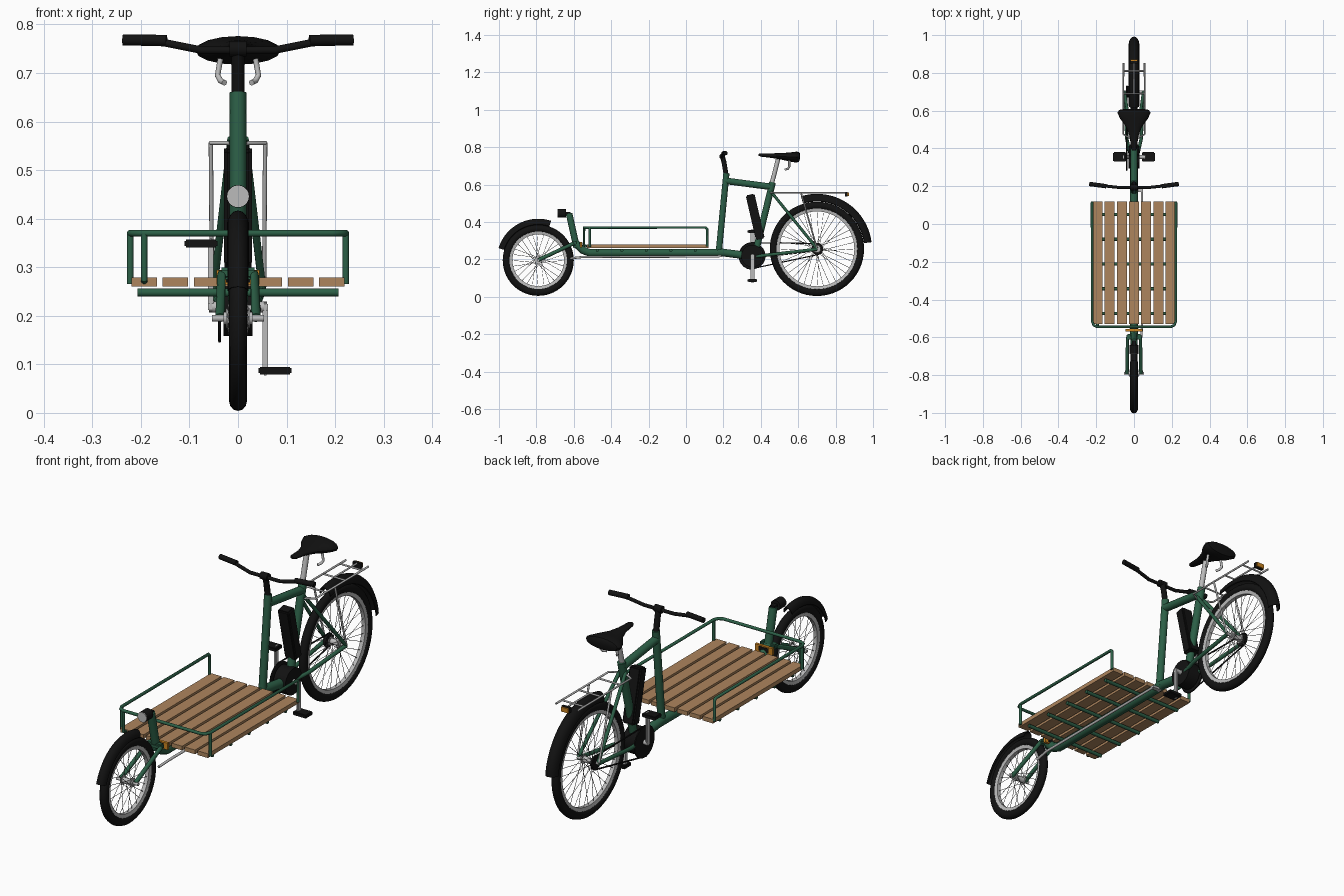
import bpy, bmesh
from math import sin, cos, pi, radians
from mathutils import Vector

cube = bpy.data.objects.get("Cube")
if cube:
    bpy.data.objects.remove(cube, do_unlink=True)


def material(name, r, g, b):
    m = bpy.data.materials.new(name)
    m.use_nodes = True
    m.diffuse_color = (r, g, b, 1)
    m.node_tree.nodes["Principled BSDF"].inputs["Base Color"].default_value = (r, g, b, 1)
    return m


GREEN = material("frame green", 0.025, 0.115, 0.062)
BLACK = material("matte black", 0.006, 0.006, 0.006)
SILVER = material("silver", 0.5, 0.5, 0.5)
STEEL = material("dark steel", 0.2, 0.2, 0.2)
WOOD = material("wood", 0.42, 0.235, 0.11)
AMBER = material("amber", 0.6, 0.23, 0.015)


def add(name, mesh, mat):
    mesh.materials.clear()
    mesh.materials.append(mat)
    mesh.shade_smooth()
    mesh.set_sharp_from_angle(angle=radians(40))
    ob = bpy.data.objects.new(name, mesh)
    bpy.context.collection.objects.link(ob)
    return ob


def from_bmesh(name, bm, mat):
    bmesh.ops.recalc_face_normals(bm, faces=bm.faces)
    mesh = bpy.data.meshes.new(name)
    bm.to_mesh(mesh)
    bm.free()
    return add(name, mesh, mat)


def tube(name, paths, r, mat, sides=3, cyclic=False):
    """Round tubes along one or more point paths."""
    cu = bpy.data.curves.new(name, "CURVE")
    cu.dimensions = "3D"
    cu.bevel_depth = r
    cu.bevel_resolution = sides
    cu.use_fill_caps = True
    for path in paths:
        sp = cu.splines.new("POLY")
        sp.points.add(len(path) - 1)
        for p, co in zip(sp.points, path):
            p.co = (*co, 1)
        sp.use_cyclic_u = cyclic
    tmp = bpy.data.objects.new(name + "_path", cu)
    bpy.context.collection.objects.link(tmp)
    mesh = bpy.data.meshes.new_from_object(tmp.evaluated_get(bpy.context.evaluated_depsgraph_get()))
    bpy.data.objects.remove(tmp, do_unlink=True)
    return add(name, mesh, mat)


def both(path):
    """A path and its mirror image across x = 0."""
    return [path, [(-x, y, z) for x, y, z in path]]


def box(name, centre, size, mat, tilt=0, bevel=0):
    bm = bmesh.new()
    bmesh.ops.create_cube(bm, size=1)
    bmesh.ops.scale(bm, vec=size, verts=bm.verts)
    if bevel:
        bmesh.ops.bevel(bm, geom=bm.edges[:], offset=bevel, segments=2, affect="EDGES")
    ob = from_bmesh(name, bm, mat)
    ob.location = centre
    ob.rotation_euler.x = tilt
    return ob


def skin(name, rings, mat, closed=False):
    """Join matching rings of points into one surface."""
    bm = bmesh.new()
    rows = [[bm.verts.new(p) for p in ring] for ring in rings]
    n = len(rows[0])
    pairs = list(zip(rows, rows[1:])) + ([(rows[-1], rows[0])] if closed else [])
    for a, b in pairs:
        for i in range(n):
            bm.faces.new((a[i], a[(i + 1) % n], b[(i + 1) % n], b[i]))
    if not closed:
        bm.faces.new(rows[0])
        bm.faces.new(rows[-1])
    return from_bmesh(name, bm, mat)


def revolve(name, hub, profile, mat, start=0, end=360, steps=56):
    """Turn a closed (x, radius) profile about the x axis through hub."""
    full = end - start == 360
    rings = []
    for i in range(steps if full else steps + 1):
        a = radians(start + (end - start) * i / steps)
        rings.append([(x, hub.y + r * cos(a), hub.z + r * sin(a)) for x, r in profile])
    return skin(name, rings, mat, full)


def disc(name, centre, r, width, mat, axis="X"):
    x, y, z = centre
    d = Vector((width / 2, 0, 0)) if axis == "X" else Vector((0, width / 2, 0))
    return tube(name, [[Vector(centre) - d, Vector(centre) + d]], r, mat, 8)


# Wheels with mudguards
def wheel(side, hub, radius, spokes, half_guard, guard_r, depth, start, end):
    tyre = [(0.0185 * cos(t * pi / 6), radius - 0.0205 + 0.0205 * sin(t * pi / 6)) for t in range(12)]
    revolve(side + "_tyre", hub, tyre, BLACK)
    ri = radius - 0.036
    revolve(side + "_rim", hub, [(-0.012, ri), (0.012, ri), (0.009, ri - 0.016), (-0.009, ri - 0.016)], SILVER)
    paths = []
    for i in range(spokes):
        a = 2 * pi * i / spokes
        b = a + (0.9 if i // 2 % 2 else -0.9)
        x = 0.022 if i % 2 else -0.022
        paths.append([(x, hub.y + 0.016 * cos(b), hub.z + 0.016 * sin(b)),
                      (0, hub.y + (ri - 0.01) * cos(a), hub.z + (ri - 0.01) * sin(a))])
    tube(side + "_spokes", paths, 0.0011, STEEL, 0)
    disc(side + "_hub", hub, 0.013, 0.06, SILVER)
    for x in (-0.023, 0.023):
        disc(side + "_hub_flange", hub + Vector((x, 0, 0)), 0.02, 0.004, SILVER)
    disc(side + "_axle", hub, 0.007, 0.108, SILVER)
    arch = [(half_guard * cos(t * pi / 8), guard_r - depth + depth * sin(t * pi / 8)) for t in range(9)]
    inner = [(x * 0.88, r - 0.003) for x, r in reversed(arch)]
    revolve(side + "_mudguard", hub, arch + inner, BLACK, start, end, 28)


FRONT = Vector((0, -0.79, 0.195))
REAR = Vector((0, 0.70, 0.256))
wheel("front", FRONT, 0.19, 28, 0.022, 0.222, 0.03, 72, 163)
wheel("rear", REAR, 0.252, 36, 0.028, 0.294, 0.038, 7, 107)

# Frame
tube("main_tube", [[(0, 0.2, 0.235), (0, -0.515, 0.235), (0, -0.55, 0.248), (0, -0.59, 0.285)]], 0.021, GREEN, 5)
tube("front_head_tube", [[(0, -0.585, 0.265), (0, -0.625, 0.445)]], 0.018, GREEN, 5)
tube("steering_column", [[(0, 0.174, 0.225), (0, 0.216, 0.66)]], 0.017, GREEN, 5)
tube("top_tube", [[(0, 0.21, 0.62), (0, 0.46, 0.587)]], 0.018, GREEN, 5)
tube("seat_tube", [[(0, 0.463, 0.612), (0, 0.37, 0.23)]], 0.018, GREEN, 5)
tube("lower_tube", [[(0, 0.17, 0.24), (0, 0.36, 0.215)]], 0.021, GREEN, 5)
tube("seat_stays", both([(0.014, 0.452, 0.565), (0.05, 0.70, 0.258)]), 0.008, GREEN)
tube("chain_stays", both([(0.02, 0.37, 0.215), (0.038, 0.45, 0.225), (0.05, 0.70, 0.254)]), 0.009, GREEN)
tube("fork_legs", both([(0.012, -0.59, 0.29), (0.034, -0.605, 0.283), (0.037, -0.79, 0.196)]), 0.01, GREEN)
box("fork_crown", (0, -0.597, 0.287), (0.08, 0.03, 0.024), GREEN, 0, 0.006)
tube("steering_rod", [[(0.036, -0.62, 0.205), (0.042, -0.55, 0.213), (0.042, 0.18, 0.215)]], 0.006, SILVER)
box("steering_arm", (0.022, 0.18, 0.217), (0.05, 0.02, 0.01), SILVER)
box("front_reflector", (0, -0.562, 0.279), (0.088, 0.012, 0.03), AMBER)
box("reflector_bracket", (0, -0.562, 0.279), (0.05, 0.016, 0.02), BLACK)

# Cargo deck
for i in range(-3, 4):
    box("deck_slat", (i * 0.0645, -0.205, 0.2695), (0.0525, 0.65, 0.019), WOOD)
for i in range(5):
    y = 0.05 - i * 0.131
    tube("deck_crossbar", [[(-0.207, y, 0.248), (0.207, y, 0.248)]], 0.0085, GREEN)
half_rail = [(0.222, 0.113, 0.27), (0.222, 0.113, 0.362), (0.222, 0.105, 0.37), (0.222, -0.515, 0.37),
             (0.213, -0.536, 0.37), (0.193, -0.545, 0.37)]
tube("deck_rail", [half_rail + both(half_rail)[1][::-1]], 0.007, GREEN)
tube("rail_front_posts", both([(0.222, -0.515, 0.37), (0.222, -0.515, 0.265)])
     + [[(-0.193, -0.545, 0.37), (-0.193, -0.545, 0.275), (-0.193, -0.52, 0.27)]], 0.007, GREEN)

# Headlight
disc("headlight", (0, -0.663, 0.446), 0.0235, 0.044, BLACK, "Y")
disc("headlight_lens", (0, -0.686, 0.446), 0.0225, 0.004, SILVER, "Y")
box("headlight_bracket", (0, -0.632, 0.446), (0.022, 0.03, 0.016), BLACK)

# Handlebar and stem
tube("stem", [[(0, 0.214, 0.655), (0, 0.203, 0.72), (0, 0.194, 0.752)]], 0.013, BLACK, 4)
half_bar = [(0, 0.193, 0.747), (0.075, 0.193, 0.747), (0.15, 0.201, 0.762), (0.23, 0.212, 0.768)]
tube("handlebar", both(half_bar), 0.008, BLACK)
tube("grips", both([(0.147, 0.2, 0.767), (0.237, 0.212, 0.768)]), 0.0115, BLACK, 4)
disc("stem_clamp", (0, 0.194, 0.75), 0.016, 0.036, BLACK)

# Saddle: stations of y, half width, bottom, top
stations = [(0.388, 0.008, 0.754, 0.764), (0.40, 0.016, 0.749, 0.767), (0.46, 0.022, 0.742, 0.767),
            (0.51, 0.04, 0.733, 0.768), (0.56, 0.075, 0.722, 0.772), (0.59, 0.088, 0.717, 0.776),
            (0.604, 0.078, 0.722, 0.774), (0.609, 0.05, 0.735, 0.768)]
skin("saddle", [[(w * cos(t * pi / 8), y, (lo + hi) / 2 + (hi - lo) / 2 * sin(t * pi / 8)) for t in range(16)]
                for y, w, lo, hi in stations], BLACK)
tube("seat_post", [[(0, 0.455, 0.59), (0, 0.492, 0.735)]], 0.012, SILVER, 4)
tube("saddle_springs", both([(0.036, 0.552, 0.73), (0.042, 0.552, 0.695), (0.036, 0.545, 0.684),
                             (0.028, 0.53, 0.68)]), 0.006, SILVER)

# Battery, motor and drive
box("battery", (0, 0.37, 0.427), (0.058, 0.048, 0.245), BLACK, radians(13), 0.006)
BB = Vector((0, 0.355, 0.218))
disc("motor", BB, 0.06, 0.06, BLACK)
disc("chainring", BB + Vector((-0.038, 0, 0)), 0.071, 0.005, BLACK)
disc("crank_axle", BB, 0.011, 0.12, SILVER)
disc("rear_sprocket", REAR + Vector((-0.036, 0, 0)), 0.03, 0.012, BLACK)
loop = [(-0.038, BB.y + 0.071 * cos(radians(a)), BB.z + 0.071 * sin(radians(a))) for a in range(95, 275, 15)]
loop += [(-0.038, REAR.y + 0.031 * cos(radians(a)), REAR.z + 0.031 * sin(radians(a))) for a in range(-80, 95, 25)]
tube("chain", [loop], 0.0035, BLACK, 1, True)
for s in (1, -1):
    box("crank_arm", (s * 0.056, BB.y, BB.z - s * 0.066), (0.011, 0.022, 0.15), SILVER, 0, 0.003)
    box("pedal", (s * 0.076, BB.y, BB.z - s * 0.131), (0.068, 0.05, 0.016), BLACK, 0, 0.003)

# Rear rack and tail light
tube("rack_rails", both([(0.016, 0.452, 0.556), (0.056, 0.475, 0.556), (0.056, 0.853, 0.556)]), 0.0045, SILVER)
for y in (0.55, 0.69, 0.81):
    tube("rack_crossbar", [[(-0.056, y, 0.556), (0.056, y, 0.556)]], 0.004, SILVER)
tube("rack_legs", both([(0.056, 0.615, 0.556), (0.055, 0.645, 0.45), (0.054, 0.70, 0.26)]), 0.0045, SILVER)
tube("rack_centre_bar", [[(0, 0.69, 0.556), (0, 0.855, 0.556)]], 0.004, SILVER)
box("tail_light", (0, 0.857, 0.548), (0.042, 0.014, 0.024), BLACK)
box("tail_light_lens", (0, 0.867, 0.548), (0.036, 0.007, 0.02), AMBER)
